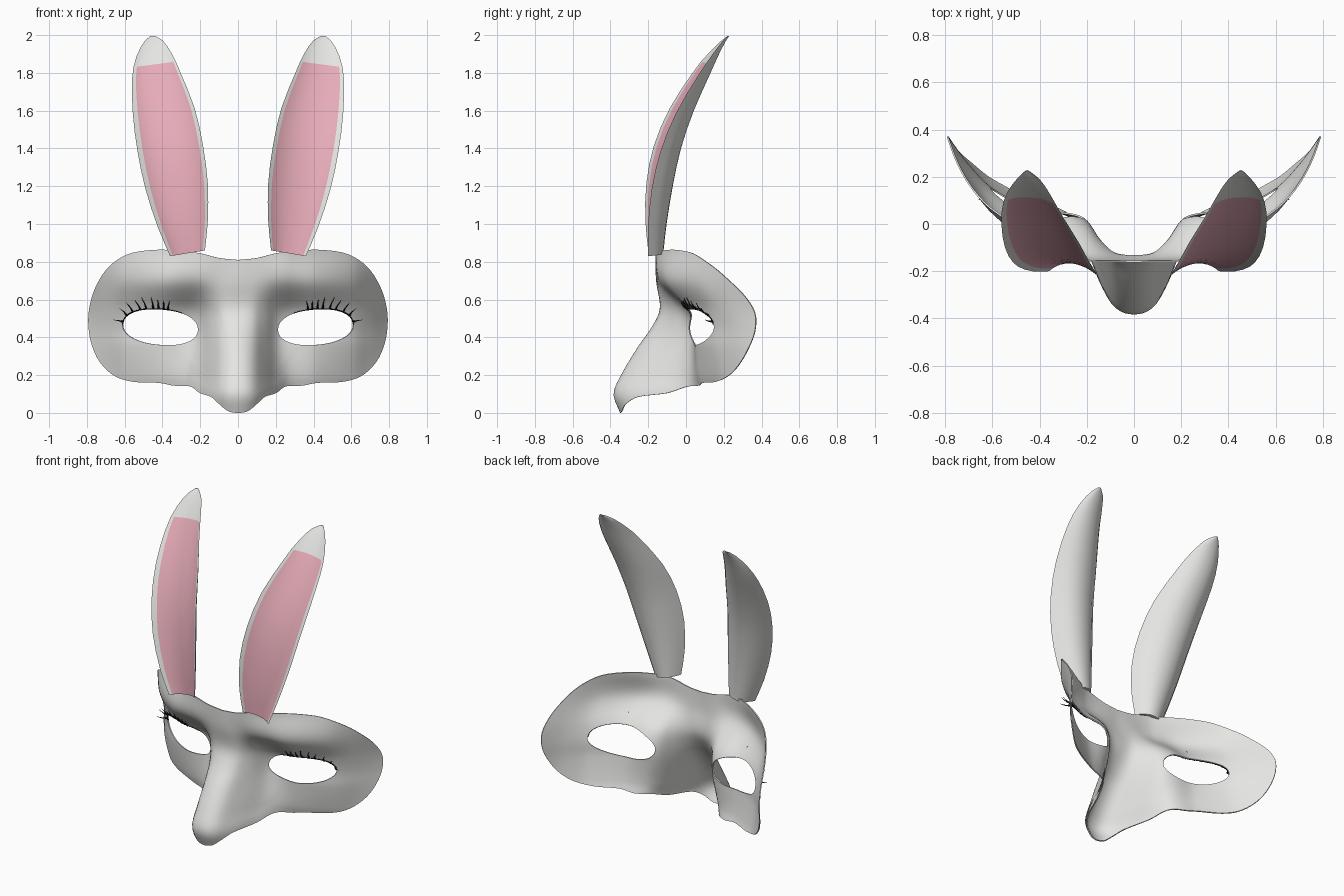
import bpy, bmesh, math
from mathutils import Vector

if "Cube" in bpy.data.objects:
    bpy.data.objects.remove(bpy.data.objects["Cube"])


def material(name, rgb):
    m = bpy.data.materials.new(name)
    m.diffuse_color = (*rgb, 1)
    m.use_nodes = True
    m.node_tree.nodes["Principled BSDF"].inputs["Base Color"].default_value = m.diffuse_color
    return m


WHITE = material("soft_white", (0.78, 0.78, 0.76))
PINK = material("ear_pink", (0.79, 0.41, 0.48))
BLACK = material("lash_black", (0.012, 0.012, 0.012))


def spline(xs, ys, t):
    """Smooth curve through (xs, ys), evaluated at t."""
    n = len(xs)
    t = min(max(t, xs[0]), xs[-1])
    i = 0
    while i < n - 2 and t > xs[i + 1]:
        i += 1

    def slope(k):
        a, b = max(k - 1, 0), min(k + 1, n - 1)
        return (ys[b] - ys[a]) / (xs[b] - xs[a])
    h = xs[i + 1] - xs[i]
    s = (t - xs[i]) / h
    return ((2*s**3 - 3*s**2 + 1) * ys[i] + (s**3 - 2*s**2 + s) * h * slope(i)
            + (3*s**2 - 2*s**3) * ys[i + 1] + (s**3 - s**2) * h * slope(i + 1))


# Mask relief: depth y by height (rows) and distance from the middle (columns)
COLS = [-0.08, 0, 0.08, 0.14, 0.20, 0.27, 0.42, 0.60, 0.70, 0.80]
RELIEF = {
    0.00: [-.345, -.315, -.23, -.09, .04, .12, .22, .29, .35],
    0.10: [-.380, -.350, -.25, -.10, .04, .11, .21, .28, .35],
    0.20: [-.340, -.305, -.19, -.05, .03, .08, .18, .27, .36],
    0.35: [-.250, -.215, -.11, .00, .04, .06, .15, .25, .375],
    0.45: [-.180, -.155, -.08, .01, .045, .055, .145, .245, .385],
    0.55: [-.135, -.125, -.08, -.02, .01, .02, .12, .225, .38],
    0.70: [-.155, -.150, -.145, -.14, -.13, -.085, .05, .18, .33],
    0.86: [-.160, -.160, -.16, -.155, -.14, -.06, .065, .16, .27],
}
ROWS = list(RELIEF)


def depth(x, z):
    column = [spline(COLS, [r[1]] + r, x) for r in RELIEF.values()]
    return spline(ROWS, column, z)


EYE = (0.41, 0.455)


def eye_point(angle):
    c, s = math.cos(angle), math.sin(angle)
    k = (abs(c / 0.2)**2.2 + abs(s / 0.095)**2.2) ** (-1 / 2.2)
    return EYE[0] + k * c, EYE[1] + k * s + 0.07 * k * c


def finish(ob, angle=40):
    """Apply modifiers and shade smooth with sharp edges kept."""
    bpy.ops.object.select_all(action='DESELECT')
    ob.select_set(True)
    bpy.context.view_layer.objects.active = ob
    bpy.ops.object.convert(target='MESH')
    bpy.ops.object.shade_smooth_by_angle(angle=math.radians(angle))


def mesh_object(name, bm, mats):
    me = bpy.data.meshes.new(name)
    bm.to_mesh(me)
    bm.free()
    ob = bpy.data.objects.new(name, me)
    bpy.context.collection.objects.link(ob)
    for m in mats:
        me.materials.append(m)
    mod = ob.modifiers.new("mirror", 'MIRROR')
    mod.use_clip = True
    return ob


# Mask: rings from the eye opening out to the half outline
OUTLINE = [(0, .81), (.1, .82), (.2, .845), (.32, .86), (.45, .862), (.58, .84),
           (.68, .775), (.745, .68), (.78, .58), (.79, .48), (.775, .37), (.73, .27),
           (.65, .195), (.55, .165), (.42, .16), (.34, .145), (.25, .14), (.2, .105),
           (.14, .085), (.1, .05), (.05, .01), (0, 0)]
ks = list(range(len(OUTLINE)))
rim = []
for i in range(4 * (len(OUTLINE) - 1) + 1):
    rim.append((spline(ks, [p[0] for p in OUTLINE], i / 4),
                spline(ks, [p[1] for p in OUTLINE], i / 4)))
rim += [(0, .81 * i / 26) for i in range(1, 26)]

RINGS = 18
bm = bmesh.new()
loops = []
for ox, oz in rim:
    ex, ez = eye_point(math.atan2(oz - EYE[1], ox - EYE[0]))
    line = []
    for r in range(RINGS + 1):
        t = r / RINGS
        x, z = ex + (ox - ex) * t, ez + (oz - ez) * t
        line.append(bm.verts.new((x, depth(x, z), z)))
    loops.append(line)
for a, b in zip(loops, loops[1:] + loops[:1]):
    for r in range(RINGS):
        bm.faces.new((a[r], a[r + 1], b[r + 1], b[r]))
mask = mesh_object("mask", bm, [WHITE])
shell = mask.modifiers.new("thickness", 'SOLIDIFY')
shell.thickness = 0.007
shell.offset = 0
finish(mask, 50)

# Ears: crescent sections (inner edge x, outer edge x, rim y, back bulge) by height
EAR = {
    0.845: (.175, .36, -.20, .08), 1.00: (.160, .425, -.215, .105),
    1.20: (.160, .49, -.21, .125), 1.40: (.185, .532, -.17, .125),
    1.60: (.230, .557, -.085, .11), 1.80: (.310, .56, .045, .075),
    1.90: (.355, .537, .125, .045), 1.97: (.400, .495, .19, .02),
    1.995: (.440, .465, .22, .008),
}
heights = list(EAR)
levels = [.845, .92, 1, 1.1, 1.2, 1.3, 1.4, 1.5, 1.6, 1.7, 1.78, 1.845, 1.9, 1.94, 1.97, 1.985, 1.995]
US = [0, .06, .16, .28, .4, .52, .64, .76, .85, .92, 1]
N = len(US)
bm = bmesh.new()
sections = []
for z in levels:
    xl, xr, y, d = (spline(heights, [e[k] for e in EAR.values()], z) for k in range(4))
    skew = 0.035 * math.sin(math.pi * min(max((z - .85) / 1.15, 0), 1))
    fade = min(1, (2 - z) / 0.15)
    ring = []
    for side, us in ((0.42, US), (1.0, US[-2:0:-1])):
        for u in us:
            bulge = d * side * (1 - abs(2 * u - 1) ** 2.4)
            ring.append(bm.verts.new((xl + (xr - xl) * u, y + skew * u + bulge,
                                      z + 0.03 * fade * (0.5 - u))))
    sections.append(ring)
M = len(sections[0])
for j in range(len(levels) - 1):
    lo, hi = sections[j], sections[j + 1]
    for i in range(M):
        f = bm.faces.new((lo[i], lo[(i + 1) % M], hi[(i + 1) % M], hi[i]))
        # Pink lining on the hollow side, below the tip
        f.material_index = int(1 <= i < N - 2 and levels[j + 1] < 1.85)
bm.faces.new(sections[0][::-1])
bm.faces.new(sections[-1])
bmesh.ops.recalc_face_normals(bm, faces=bm.faces[:])
finish(mesh_object("ears", bm, [WHITE, PINK]), 45)


def tubes(name, paths, radius, tip):
    cu = bpy.data.curves.new(name, 'CURVE')
    cu.dimensions = '3D'
    cu.bevel_depth = radius
    cu.bevel_resolution = 1
    cu.use_fill_caps = True
    cu.materials.append(BLACK)
    for path in paths:
        sp = cu.splines.new('POLY')
        sp.points.add(len(path) - 1)
        for i, (pt, co) in enumerate(zip(sp.points, path)):
            pt.co = (*co, 1)
            pt.radius = 1 + (tip - 1) * i / (len(path) - 1)
    ob = bpy.data.objects.new(name, cu)
    bpy.context.collection.objects.link(ob)
    finish(ob)
    ob.modifiers.new("mirror", 'MIRROR')
    finish(ob)


def lid(angle):
    x, z = eye_point(math.radians(angle))
    return Vector((x, depth(x, z) - 0.004, z))


# Eyelashes fanning from the upper lid, and the thin lid line
lashes = []
for a, dx, dz in ((112, -.01, .045), (100, 0, .06), (84, .01, .075), (68, .015, .07),
                  (50, .025, .06), (38, .03, .05), (25, .035, .05), (15, .04, .04), (4, .05, .01)):
    p = lid(a)
    lashes.append([p, p + Vector((dx * .3, -.025, dz * .4)), p + Vector((dx, -.04, dz))])
tubes("eyelashes", lashes, 0.006, 0.15)
tubes("lid_line", [[lid(a) for a in range(0, 146, 5)]], 0.004, 0.6)
